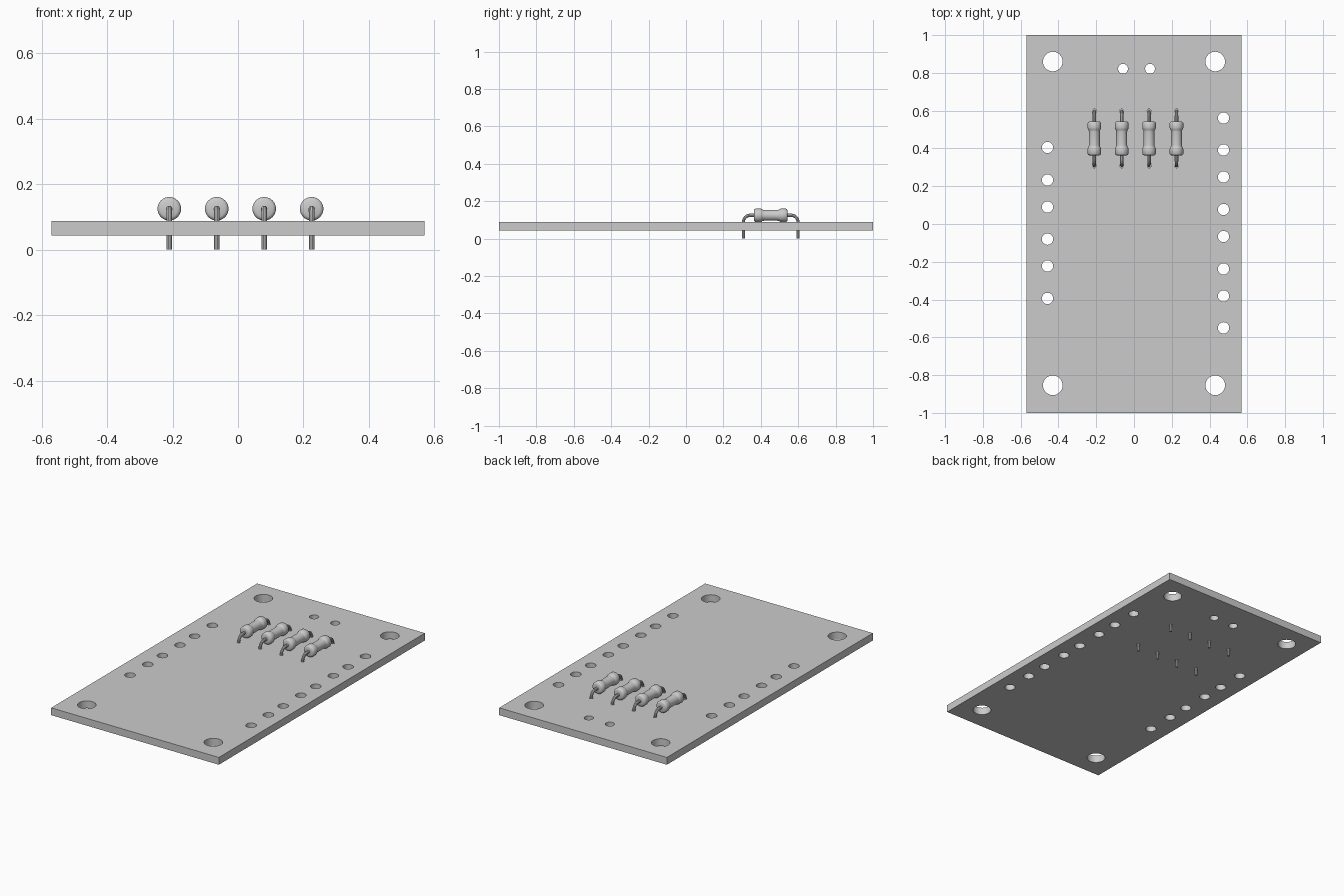
import bpy, math

if "Cube" in bpy.data.objects:
    bpy.data.objects.remove(bpy.data.objects["Cube"])

grey = bpy.data.materials.new("plain_grey")
grey.diffuse_color = (0.6, 0.6, 0.6, 1)
grey.use_nodes = True
grey.node_tree.nodes["Principled BSDF"].inputs["Base Color"].default_value = grey.diffuse_color

BOTTOM, TOP = 0.043, 0.088
AXIS_Z = 0.125
Y_FRONT, Y_BACK = 0.307, 0.599
ROW_X = [-0.21, -0.065, 0.08, 0.225]


def finish(obj, name, smooth=True):
    """Turn a curve into a named mesh with the shared material."""
    bpy.ops.object.select_all(action='DESELECT')
    obj.select_set(True)
    bpy.context.view_layer.objects.active = obj
    if obj.type == 'CURVE':
        bpy.ops.object.convert(target='MESH')
        obj = bpy.context.object
    obj.name = name
    obj.data.materials.clear()
    obj.data.materials.append(grey)
    if smooth:
        bpy.ops.object.shade_smooth_by_angle(angle=math.radians(35))
    return obj


def new_curve(name, dim):
    cu = bpy.data.curves.new(name, 'CURVE')
    cu.dimensions = dim
    obj = bpy.data.objects.new(name, cu)
    bpy.context.collection.objects.link(obj)
    return obj, cu


def add_spline(cu, pts, closed, radii=None):
    sp = cu.splines.new('POLY')
    sp.points.add(len(pts) - 1)
    for i, (p, q) in enumerate(zip(sp.points, pts)):
        p.co = (*q, 1)
        p.radius = radii[i] if radii else 1
    sp.use_cyclic_u = closed


# Circuit board: outline with drilled holes, extruded
board, cu = new_curve("circuit_board", '2D')
cu.fill_mode = 'BOTH'
cu.extrude = (TOP - BOTTOM) / 2
add_spline(cu, [(-.57, -1, 0), (.57, -1, 0), (.57, 1, 0), (-.57, 1, 0)], True)


def hole(x, y, r, n=32):
    add_spline(cu, [(x + r * math.cos(2 * math.pi * i / n),
                     y + r * math.sin(2 * math.pi * i / n), 0) for i in range(n)], True)


for x in (-.43, .43):                       # mounting holes
    for y in (-.854, .86):
        hole(x, y, .052)
for x in (-.058, .085):                     # pair near the back edge
    hole(x, .822, .026)
for y in (.405, .233, .09, -.08, -.222, -.394):
    hole(-.458, y, .030)
for y in (.561, .392, .249, .077, -.066, -.238, -.381, -.55):
    hole(.474, y, .030)
for x in ROW_X:                             # lead holes
    for y in (Y_FRONT, Y_BACK):
        hole(x, y, .010, 16)
board.location.z = (TOP + BOTTOM) / 2
finish(board, "circuit_board")

# Resistor body: half profile (distance from middle, radius), mirrored and spun
half = [(.090, 0), (.090, .026), (.087, .032), (.081, .036), (.056, .036),
        (.049, .034), (.043, .030), (.036, .029)]
profile = half + [(-y, r) for y, r in reversed(half)]
Y_MID = (Y_FRONT + Y_BACK) / 2


def make_body(x):
    n = 32
    verts, faces = [], []
    rings = profile[1:-1]
    for y, r in rings:
        verts += [(r * math.cos(2 * math.pi * i / n), y,
                   r * math.sin(2 * math.pi * i / n)) for i in range(n)]
    for k in range(len(rings) - 1):
        for i in range(n):
            j = (i + 1) % n
            faces.append((k * n + i, k * n + j, (k + 1) * n + j, (k + 1) * n + i))
    faces.append(tuple(reversed(range(n))))
    faces.append(tuple(range((len(rings) - 1) * n, len(rings) * n)))
    me = bpy.data.meshes.new("resistor_body")
    me.from_pydata(verts, [], faces)
    obj = bpy.data.objects.new("resistor_body", me)
    bpy.context.collection.objects.link(obj)
    obj.location = (x, Y_MID, AXIS_Z)
    finish(obj, "resistor_body")


# Bent wire lead: from the body, round a bend, down through the board
def make_lead(x, y_end, side):
    obj, c = new_curve("resistor_lead", '3D')
    c.bevel_depth = .008
    c.bevel_resolution = 3
    c.use_fill_caps = True
    R = .036
    pts = [(x, Y_MID + side * .08, AXIS_Z)]
    for i in range(9):
        a = math.pi / 2 * i / 8
        pts.append((x, y_end - side * (R - R * math.sin(a)),
                    AXIS_Z - R + R * math.cos(a)))
    pts.append((x, y_end, 0))
    radii = [1.2, 1.2] + [1.2 - .2 * i / 8 for i in range(1, 9)] + [1]
    add_spline(c, pts, False, radii)
    finish(obj, "resistor_lead")


for x in ROW_X:
    make_body(x)
    make_lead(x, Y_FRONT, -1)
    make_lead(x, Y_BACK, 1)
